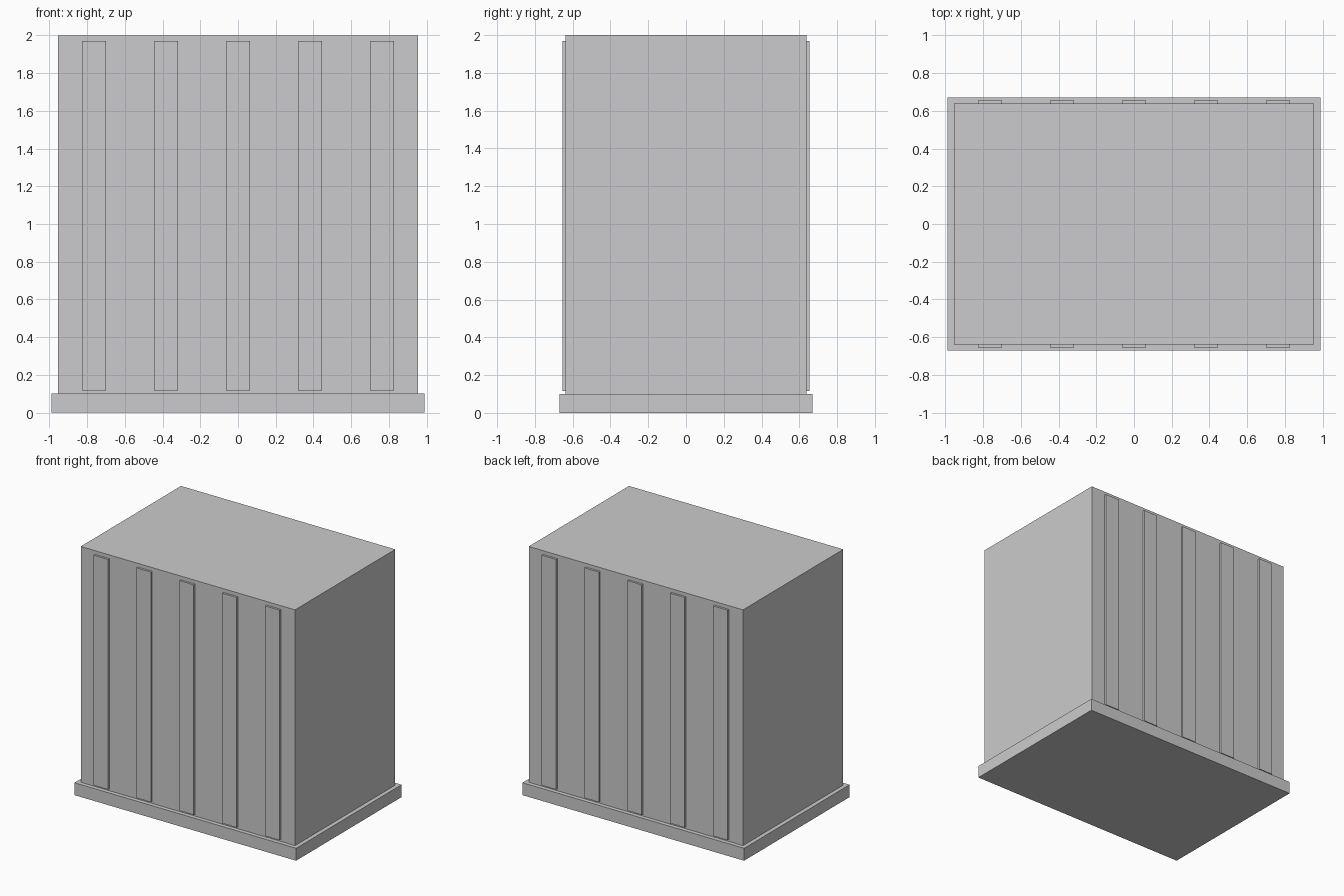
import bpy

cube = bpy.data.objects.get("Cube")
if cube:
    bpy.data.objects.remove(cube, do_unlink=True)

# Single light grey finish
grey = bpy.data.materials.new("light_grey")
grey.use_nodes = True
colour = (0.6, 0.6, 0.61, 1)
grey.diffuse_color = colour
grey.node_tree.nodes["Principled BSDF"].inputs["Base Color"].default_value = colour


def box(name, low, high):
    """Add a flat-shaded box spanning two opposite corners."""
    centre = [(a + b) / 2 for a, b in zip(low, high)]
    bpy.ops.mesh.primitive_cube_add(size=1, location=centre)
    obj = bpy.context.object
    obj.name = name
    obj.scale = [b - a for a, b in zip(low, high)]
    bpy.ops.object.transform_apply(location=False, rotation=False, scale=True)
    obj.data.materials.append(grey)
    return obj


HALF_W, HALF_D = 0.955, 0.638
PLINTH_H, LIP = 0.1, 0.033

# Plinth and main body
box("plinth", (-HALF_W - LIP, -HALF_D - LIP, 0), (HALF_W + LIP, HALF_D + LIP, PLINTH_H))
box("body", (-HALF_W, -HALF_D, PLINTH_H), (HALF_W, HALF_D, 2))

# Five shallow vertical ribs on the front and on the back
SPACING, RIB_HALF, RIB_DEPTH = 0.382, 0.064, 0.017
for side, label in ((-1, "front"), (1, "back")):
    y0, y1 = sorted((side * HALF_D, side * (HALF_D + RIB_DEPTH)))
    for i in range(5):
        x = (i - 2) * SPACING
        box(f"{label}_rib_{i + 1}", (x - RIB_HALF, y0, 0.116), (x + RIB_HALF, y1, 1.97))
